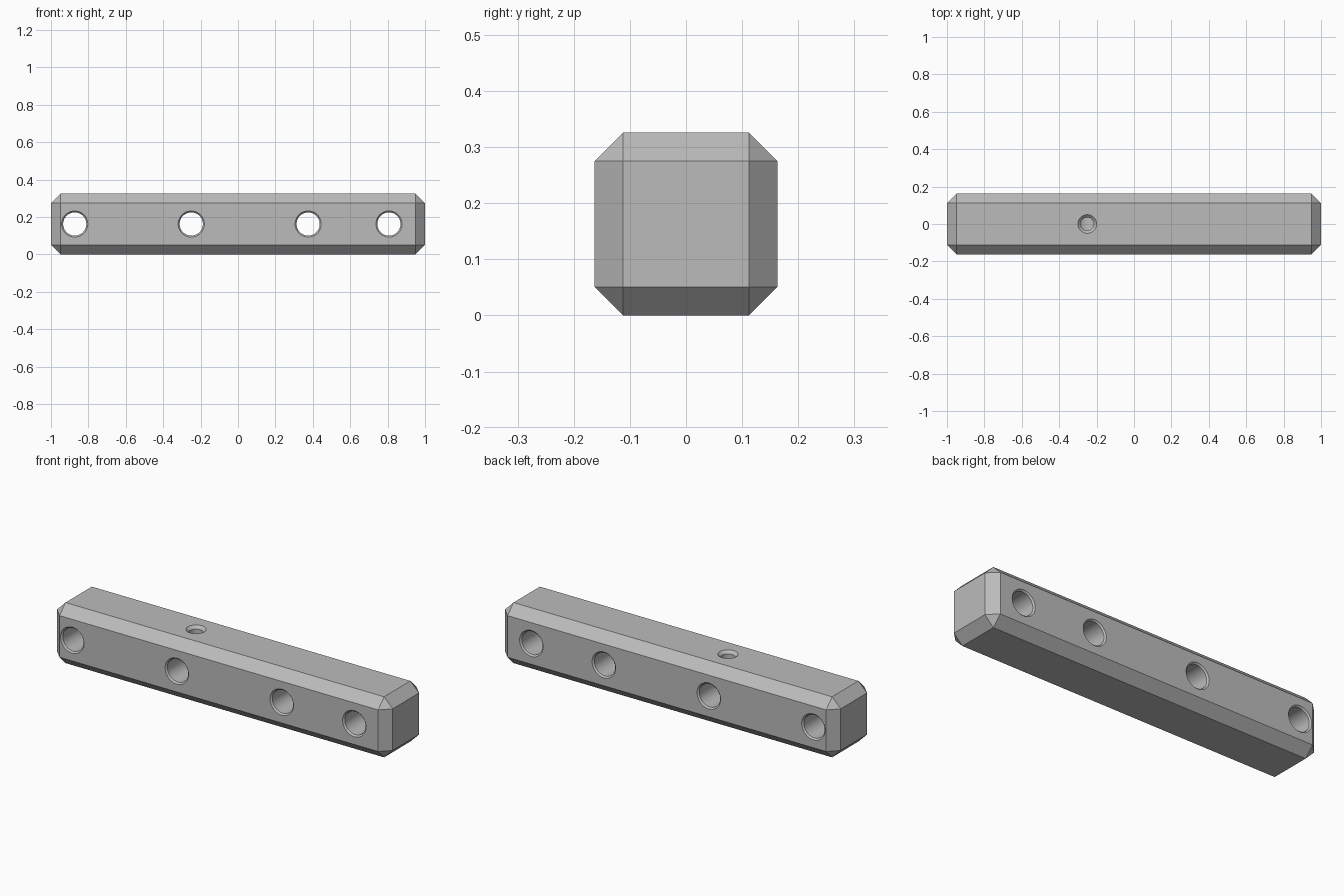
import bpy
import bmesh
import math
from mathutils import Matrix

if "Cube" in bpy.data.objects:
    bpy.data.objects.remove(bpy.data.objects["Cube"], do_unlink=True)

LENGTH, WIDTH, CHAMFER = 2.0, 0.326, 0.051
HALF = WIDTH / 2
SEGMENTS = 48

steel = bpy.data.materials.new("grey steel")
steel.use_nodes = True
colour = (0.5, 0.5, 0.5, 1)
steel.diffuse_color = colour
steel.node_tree.nodes["Principled BSDF"].inputs["Base Color"].default_value = colour


def make_object(name, bm):
    bmesh.ops.recalc_face_normals(bm, faces=bm.faces)
    mesh = bpy.data.meshes.new(name)
    bm.to_mesh(mesh)
    bm.free()
    mesh.materials.append(steel)
    obj = bpy.data.objects.new(name, mesh)
    bpy.context.collection.objects.link(obj)
    return obj


def hole_cutter(name, profile, matrix):
    """Solid of revolution about local z from (radius, height) pairs."""
    bm = bmesh.new()
    rings = []
    for radius, height in profile:
        angles = [2 * math.pi * i / SEGMENTS for i in range(SEGMENTS)]
        rings.append([bm.verts.new((radius * math.cos(a), radius * math.sin(a), height))
                      for a in angles])
    for low, high in zip(rings, rings[1:]):
        for i in range(SEGMENTS):
            j = (i + 1) % SEGMENTS
            bm.faces.new((low[i], low[j], high[j], high[i]))
    bm.faces.new(rings[0][::-1])
    bm.faces.new(rings[-1])
    bm.transform(matrix)
    obj = make_object(name, bm)
    obj.hide_render = True
    return obj


# Square bar with every edge chamfered
bm = bmesh.new()
bmesh.ops.create_cube(bm, size=1)
bmesh.ops.scale(bm, vec=(LENGTH, WIDTH, WIDTH), verts=bm.verts)
bmesh.ops.translate(bm, vec=(0, 0, HALF), verts=bm.verts)
bmesh.ops.bevel(bm, geom=bm.edges[:], offset=CHAMFER, segments=1, affect='EDGES')
bar = make_object("chamfered_bar", bm)

# Four countersunk holes from front to back
BORE, RIM, OVER = 0.062, 0.008, 0.02
side = [(BORE, 0), (BORE, HALF - RIM), (BORE + RIM + OVER, HALF + OVER)]
through = [(r, -z) for r, z in side[:0:-1]] + side[1:]
turn = Matrix.Rotation(math.pi / 2, 4, 'X')
cutters = [hole_cutter("cross_hole_cutter", through, Matrix.Translation((x, 0, HALF)) @ turn)
           for x in (-0.873, -0.25, 0.375, 0.807)]

# Set screw hole from the top down into the second cross hole
SCREW, SINK = 0.035, 0.015
screw = [(SCREW, HALF), (SCREW, WIDTH - SINK), (SCREW + SINK + OVER, WIDTH + OVER)]
cutters.append(hole_cutter("set_screw_hole_cutter", screw, Matrix.Translation((-0.25, 0, 0))))

# Cut the holes, then discard the cutters
for cutter in cutters:
    cut = bar.modifiers.new("hole", 'BOOLEAN')
    cut.operation = 'DIFFERENCE'
    cut.solver = 'EXACT'
    cut.object = cutter
bpy.context.view_layer.update()
bpy.ops.object.select_all(action='DESELECT')
bar.select_set(True)
bpy.context.view_layer.objects.active = bar
for cut in list(bar.modifiers):
    bpy.ops.object.modifier_apply(modifier=cut.name)
for cutter in cutters:
    bpy.data.objects.remove(cutter, do_unlink=True)

# Smooth bores, crisp chamfers
bpy.ops.object.shade_smooth_by_angle(angle=math.radians(30))
